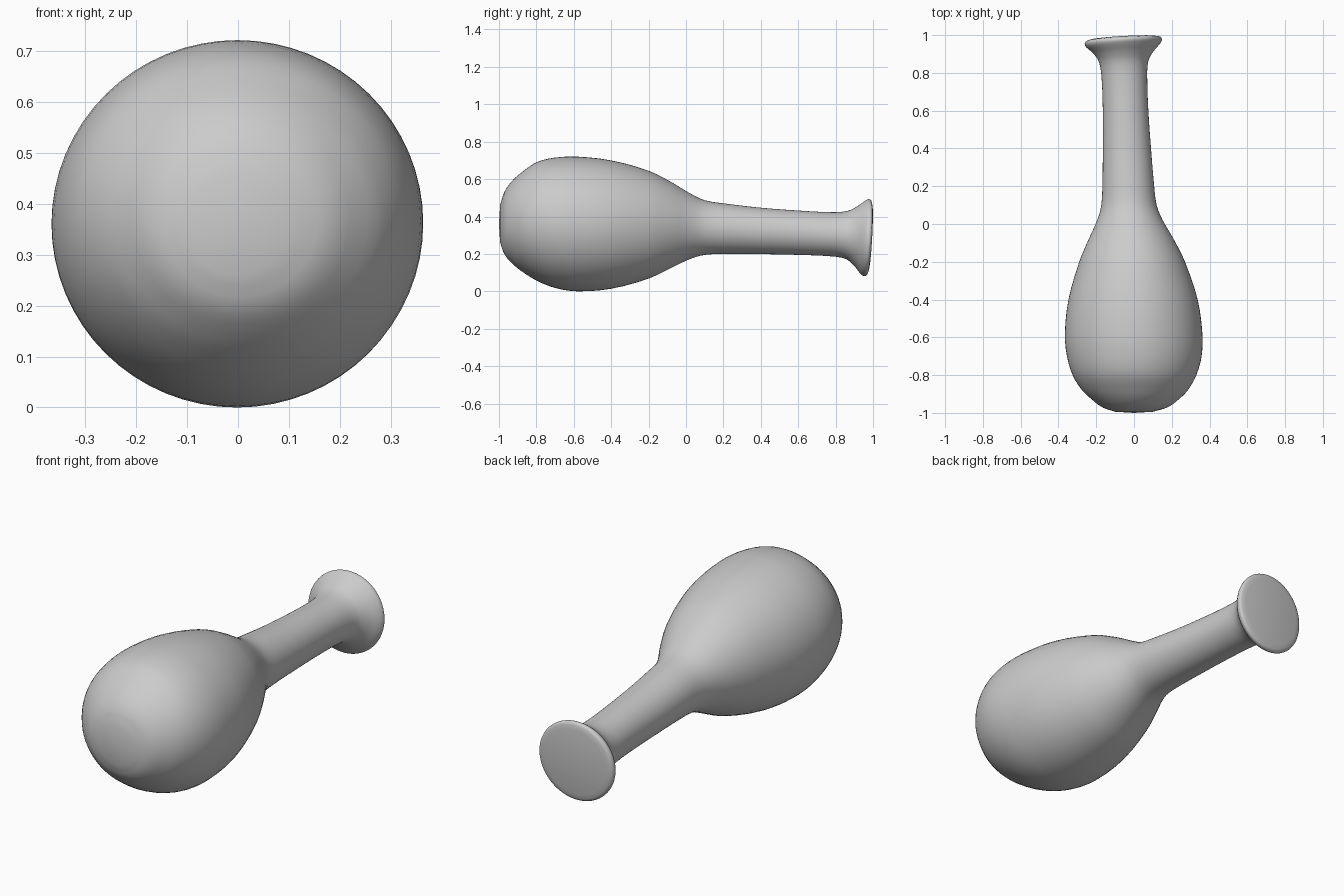
import bpy, bmesh, math

cube = bpy.data.objects.get("Cube")
if cube:
    bpy.data.objects.remove(cube, do_unlink=True)

# Plain grey clay
clay = bpy.data.materials.new("grey clay")
clay.use_nodes = True
GREY = (0.6, 0.6, 0.6, 1)
clay.diffuse_color = GREY
clay.node_tree.nodes["Principled BSDF"].inputs["Base Color"].default_value = GREY

# Cross-sections along the bottle: y, x min, x max, z min, z max
SECTIONS = [
    (-0.994, -0.10, 0.10, 0.26, 0.46),
    (-0.972, -0.165, 0.175, 0.20, 0.53),
    (-0.93, -0.222, 0.235, 0.15, 0.59),
    (-0.88, -0.275, 0.285, 0.108, 0.635),
    (-0.80, -0.325, 0.33, 0.058, 0.69),
    (-0.70, -0.355, 0.358, 0.018, 0.715),
    (-0.58, -0.366, 0.362, 0.00, 0.72),
    (-0.40, -0.347, 0.337, 0.014, 0.70),
    (-0.20, -0.29, 0.27, 0.068, 0.645),
    (-0.08, -0.24, 0.21, 0.125, 0.585),
    (0.02, -0.195, 0.152, 0.172, 0.525),
    (0.10, -0.173, 0.12, 0.195, 0.487),
    (0.22, -0.167, 0.105, 0.20, 0.468),
    (0.40, -0.165, 0.09, 0.199, 0.447),
    (0.60, -0.165, 0.076, 0.195, 0.432),
    (0.78, -0.172, 0.070, 0.187, 0.423),
    (0.86, -0.185, 0.076, 0.172, 0.43),
    (0.91, -0.215, 0.105, 0.132, 0.455),
    (0.945, -0.252, 0.138, 0.092, 0.483),
    (0.965, -0.261, 0.148, 0.081, 0.493),
    (0.980, -0.250, 0.140, 0.090, 0.484),
    (0.986, -0.225, 0.115, 0.115, 0.458),
]
SEGMENTS, STEPS = 64, 3


def spline(a, b, c, d, t):
    # Smooth blend from b to c, with slopes scaled to uneven spacing in y
    h = c[0] - b[0]
    out = [b[0] + h * t]
    for i in range(1, 5):
        m0 = (c[i] - a[i]) / (c[0] - a[0]) * h
        m1 = (d[i] - b[i]) / (d[0] - b[0]) * h
        out.append((2*t**3 - 3*t*t + 1) * b[i] + (t**3 - 2*t*t + t) * m0
                   + (3*t*t - 2*t**3) * c[i] + (t**3 - t*t) * m1)
    return out


rows = []
for k in range(len(SECTIONS) - 1):
    quad = [SECTIONS[min(max(k + o, 0), len(SECTIONS) - 1)] for o in (-1, 0, 1, 2)]
    rows += [spline(*quad, s / STEPS) for s in range(STEPS)]
rows.append(SECTIONS[-1])

# Bottle: rings joined along the length, the flared mouth slightly tilted
bm = bmesh.new()
rings = []
for y, x0, x1, z0, z1 in rows:
    tilt = 0.055 * min(max((y - 0.75) / 0.2, 0), 1)
    ring = []
    for i in range(SEGMENTS):
        a = 2 * math.pi * i / SEGMENTS
        dx, dz = (x1 - x0) / 2 * math.cos(a), (z1 - z0) / 2 * math.sin(a)
        ring.append(bm.verts.new(((x0 + x1) / 2 + dx, y + tilt * (dx + dz),
                                  (z0 + z1) / 2 + dz)))
    rings.append(ring)
for r, s in zip(rings, rings[1:]):
    for i in range(SEGMENTS):
        j = (i + 1) % SEGMENTS
        bm.faces.new((r[i], r[j], s[j], s[i]))

# Slightly domed base and closed mouth
for ring, tip in ((rings[0], (0, -1.0, 0.36)), (rings[-1], (-0.055, 0.988, 0.287))):
    centre = bm.verts.new(tip)
    for i in range(SEGMENTS):
        bm.faces.new((ring[i], ring[(i + 1) % SEGMENTS], centre))
bmesh.ops.recalc_face_normals(bm, faces=bm.faces)

mesh = bpy.data.meshes.new("bottle")
bm.to_mesh(mesh)
bm.free()
mesh.materials.append(clay)
bottle = bpy.data.objects.new("bottle", mesh)
bpy.context.collection.objects.link(bottle)
bpy.ops.object.select_all(action='DESELECT')
bottle.select_set(True)
bpy.context.view_layer.objects.active = bottle
bpy.ops.object.shade_smooth_by_angle(angle=math.radians(40))
